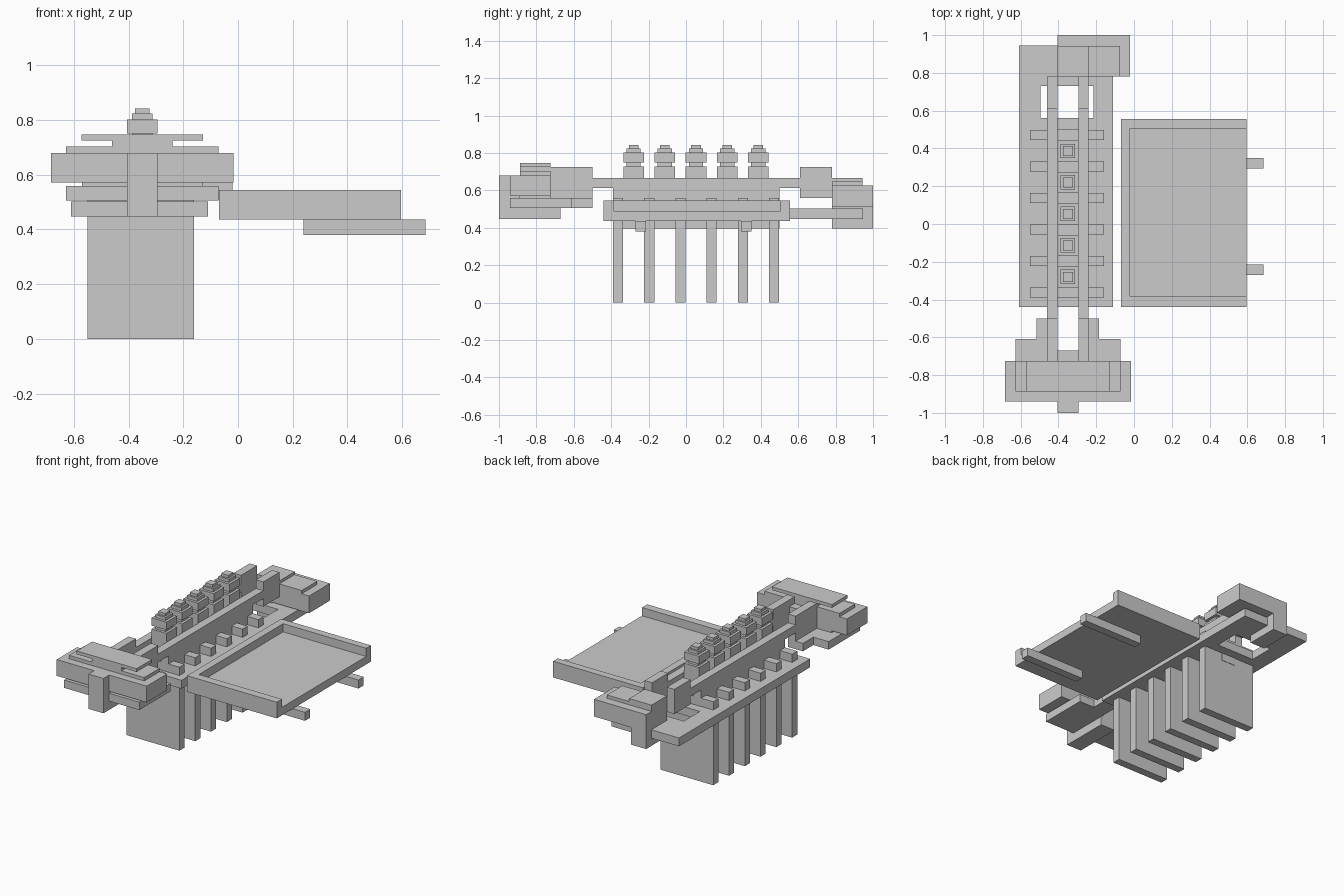
import bpy

def box(name, x0, x1, y0, y1, z0, z1):
    """Axis-aligned box from its limits."""
    bpy.ops.mesh.primitive_cube_add(size=1, location=((x0 + x1) / 2, (y0 + y1) / 2, (z0 + z1) / 2))
    ob = bpy.context.object
    ob.name = name
    ob.scale = (x1 - x0, y1 - y0, z1 - z0)
    bpy.ops.object.transform_apply(location=False, rotation=False, scale=True)
    return ob

CX = -0.35          # centre line of the main body
PITCH = 0.1667      # spacing of fins and knobs

def centred(name, half, y0, y1, z0, z1):
    return box(name, CX - half, CX + half, y0, y1, z0, z1)

def pair(name, inner, outer, y0, y1, z0, z1):
    box(name + "_left", CX - outer, CX - inner, y0, y1, z0, z1)
    box(name + "_right", CX + inner, CX + outer, y0, y1, z0, z1)

# base plate with a rectangular opening near the back
box("base_plate", -0.61, -0.11, -0.44, 0.56, 0.447, 0.503)
box("base_plate_back", -0.61, -0.11, 0.73, 0.945, 0.447, 0.503)
box("base_side_left", -0.61, -0.495, 0.56, 0.73, 0.447, 0.503)
box("base_side_right", -0.215, -0.11, 0.56, 0.73, 0.447, 0.503)

# upright fins that pass through the plate
for i in range(6):
    y = -0.39 + i * PITCH
    box(f"fin_{i + 1}", -0.55, -0.16, y, y + 0.054, 0, 0.558)

# central spine and long rails
centred("spine", 0.055, -0.39, 0.5, 0.395, 0.56)
pair("rail", 0.055, 0.11, -0.66, 0.78, 0.613, 0.667)
pair("rail_skirt", 0.055, 0.11, -0.39, 0.5, 0.503, 0.667)

# stepped knobs between the rails
for i in range(5):
    y = -0.28 + i * PITCH
    for part, h, z0, z1 in (("base", 0.055, 0.56, 0.727), ("neck", 0.038, 0.727, 0.75),
                            ("body", 0.055, 0.75, 0.802), ("step", 0.038, 0.802, 0.823),
                            ("tip", 0.026, 0.823, 0.842)):
        centred(f"knob_{i + 1}_{part}", h, y - h, y + h, z0, z1)

# front head
centred("front_post", 0.055, -1, -0.67, 0.447, 0.68)
centred("front_lower_plate", 0.278, -0.94, -0.67, 0.505, 0.558)
pair("front_plate_arm", 0.055, 0.278, -0.67, -0.61, 0.505, 0.558)
pair("front_plate_prong", 0.055, 0.165, -0.61, -0.5, 0.505, 0.558)
centred("front_spacer", 0.22, -0.89, -0.725, 0.558, 0.571)
centred("front_block", 0.333, -0.94, -0.725, 0.571, 0.68)
centred("front_cap", 0.278, -0.888, -0.725, 0.68, 0.703)
centred("front_cap_neck", 0.11, -0.888, -0.725, 0.703, 0.725)
centred("front_top_slab", 0.222, -0.888, -0.725, 0.725, 0.747)
pair("front_yoke", 0.055, 0.11, -0.67, -0.5, 0.558, 0.725)
pair("front_yoke_link", 0.055, 0.11, -0.725, -0.67, 0.558, 0.725)

# back head
pair("back_yoke", 0.055, 0.11, 0.61, 0.78, 0.56, 0.725)
box("back_block", -0.405, -0.02, 0.78, 1, 0.51, 0.625)
box("back_post", -0.405, -0.295, 0.78, 1, 0.395, 0.625)
box("back_cap", -0.405, -0.075, 0.78, 0.943, 0.625, 0.647)
box("back_cap_strip", -0.405, -0.24, 0.78, 0.943, 0.647, 0.667)

# side tray, open on its right edge, with two support bars
box("tray_floor", -0.07, 0.595, -0.44, 0.555, 0.437, 0.49)
box("tray_inner_wall", -0.07, -0.02, -0.44, 0.555, 0.49, 0.545)
box("tray_front_wall", -0.02, 0.595, -0.44, -0.385, 0.49, 0.545)
box("tray_back_wall", -0.02, 0.595, 0.505, 0.555, 0.49, 0.545)
for name, y in (("front", -0.27), ("back", 0.295)):
    box(f"tray_bar_{name}", 0.24, 0.685, y, y + 0.055, 0.38, 0.437)
